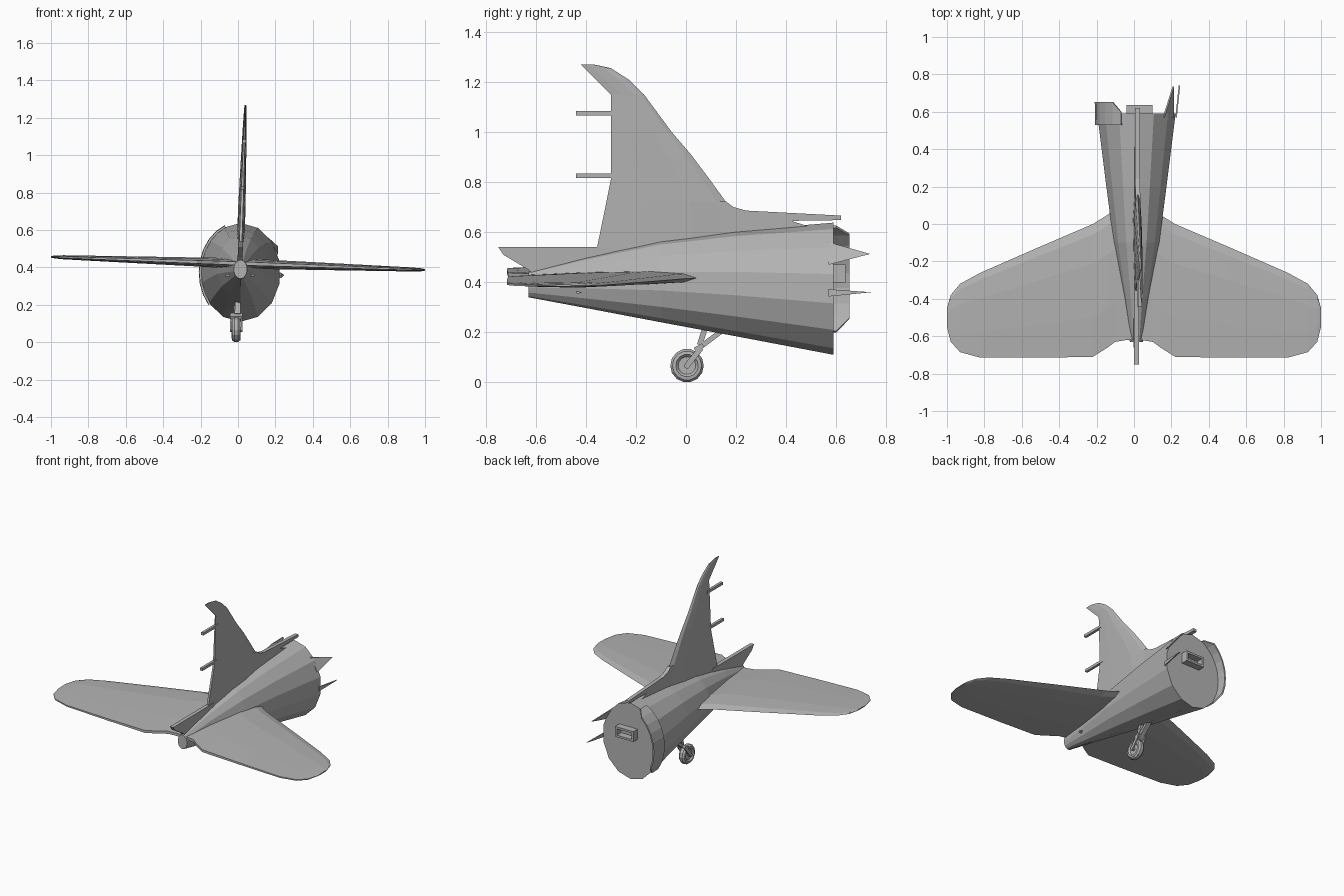
import bpy, bmesh
from math import cos, sin, radians, pi
from mathutils import Vector

if "Cube" in bpy.data.objects:
    bpy.data.objects.remove(bpy.data.objects["Cube"], do_unlink=True)

grey = bpy.data.materials.new("bare metal grey")
grey.use_nodes = True
grey.diffuse_color = (0.45, 0.45, 0.45, 1)
grey.node_tree.nodes["Principled BSDF"].inputs["Base Color"].default_value = grey.diffuse_color

LEAN = 0.035   # the whole tail is rolled slightly to its left


def finish(name, bm):
    bmesh.ops.recalc_face_normals(bm, faces=bm.faces)
    mesh = bpy.data.meshes.new(name)
    bm.to_mesh(mesh)
    bm.free()
    mesh.materials.append(grey)
    obj = bpy.data.objects.new(name, mesh)
    bpy.context.collection.objects.link(obj)
    return obj


def loft(name, rings, closed=False):
    """Skin a list of equal-length point rings; cap the ends unless closed."""
    bm = bmesh.new()
    rows = [[bm.verts.new(p) for p in ring] for ring in rings]
    n = len(rows[0])
    pairs = list(zip(rows, rows[1:]))
    if closed:
        pairs.append((rows[-1], rows[0]))
    else:
        bm.faces.new(rows[0])
        bm.faces.new(rows[-1])
    for a, b in pairs:
        for i in range(n):
            j = (i + 1) % n
            bm.faces.new((a[i], a[j], b[j], b[i]))
    return finish(name, bm)


def bar(name, start, end, width, depth):
    """Rectangular bar between two points."""
    a, b = Vector(start), Vector(end)
    along = (b - a).normalized()
    side = Vector((1, 0, 0))
    up = along.cross(side).normalized()
    side = up.cross(along)
    corners = [(-1, -1), (1, -1), (1, 1), (-1, 1)]
    return loft(name, [[p + side * u * width / 2 + up * v * depth / 2
                        for u, v in corners] for p in (a, b)])


def side_plate(name, outline, thick):
    """Upright plate from a (y, z) outline, following the lean."""
    return loft(name, [[(0.01 + LEAN * (z - 0.42) + s * thick / 2, y, z)
                        for y, z in outline] for s in (-1, 1)])


def section(chord):
    """Closed aerofoil section as (chord fraction, thickness factor)."""
    return chord + [(f, -t) for f, t in reversed(chord[1:])]


AEROFOIL = section([(0, 0), (0.08, 0.65), (0.3, 1), (0.7, 0.75), (1, 0.35)])

# Tapering fuselage: y, top, bottom, half width
SIDES = 14
stations = [(-0.63, 0.44, 0.34, 0.036), (-0.4, 0.5, 0.297, 0.07),
            (-0.1, 0.567, 0.24, 0.125), (0.2, 0.605, 0.184, 0.165),
            (0.59, 0.638, 0.11, 0.215)]


def hull_point(y, top, bottom, half, angle, grow=0.0):
    return (0.013 + (half + grow) * cos(angle), y,
            (top + bottom) / 2 + ((top - bottom) / 2 + grow) * sin(angle))


loft("fuselage", [[hull_point(*s, 2 * pi * (i + 0.5) / SIDES) for i in range(SIDES)]
                  for s in stations])

# Tailplane: half span, leading edge y, trailing edge y, half thickness
half_wing = [(0.04, 0.1, -0.62, 0.026), (0.1, 0.08, -0.63, 0.026),
             (0.14, 0.05, -0.66, 0.026), (0.22, 0.0, -0.71, 0.024),
             (0.5, -0.12, -0.715, 0.019), (0.82, -0.26, -0.715, 0.013),
             (0.93, -0.32, -0.685, 0.011), (0.98, -0.38, -0.63, 0.008),
             (1.0, -0.45, -0.55, 0.004)]
span = [(-x, a, b, t) for x, a, b, t in reversed(half_wing)] + half_wing
loft("tailplane", [[(x, lead + (trail - lead) * f, 0.422 - LEAN * x + t * k)
                    for f, k in AEROFOIL] for x, lead, trail, t in span])

# Upright fin with hooked tip: z, leading edge y, trailing edge y, half thickness
fin = [(0.45, 0.2, -0.38, 0.02), (0.54, 0.2, -0.355, 0.02),
       (0.72, 0.16, -0.318, 0.02), (0.81, 0.095, -0.3, 0.018),
       (0.91, 0.02, -0.3, 0.016), (1.0, -0.057, -0.3, 0.014),
       (1.15, -0.168, -0.3, 0.01), (1.21, -0.23, -0.36, 0.008),
       (1.255, -0.3, -0.405, 0.006), (1.27, -0.37, -0.42, 0.004)]
loft("fin", [[(0.01 + LEAN * (z - 0.42) + t * k, lead + (trail - lead) * f, z)
              for f, k in AEROFOIL] for z, lead, trail, t in fin])

# Dorsal fillet running back along the spine, and the torn keel of the fin
side_plate("dorsal_fillet", [(0.05, 0.73), (0.16, 0.722), (0.19, 0.7), (0.24, 0.686),
                             (0.62, 0.666), (0.62, 0.648), (0.42, 0.645),
                             (0.5, 0.62), (0.05, 0.57)], 0.026)
side_plate("fin_keel", [(-0.75, 0.54), (-0.3, 0.541), (-0.3, 0.45), (-0.6, 0.42),
                        (-0.63, 0.45), (-0.73, 0.51)], 0.026)

# Rudder hinge arms
for i, z in enumerate((0.825, 1.075)):
    x = 0.01 + LEAN * (z - 0.42)
    bar(f"hinge_arm_{i + 1}", (x, -0.44, z), (x, -0.27, z), 0.018, 0.018)

# Torn skin band on the right of the open end
band = []
for i in range(9):
    a = radians(112 + i * 13.5)
    back = 0.6 if i in (0, 8) else 0.652
    top, bottom, half = stations[-1][1:]
    band.append([hull_point(y, top, bottom, half, a, g)
                 for y, g in ((0.53, -0.006), (0.53, 0.006), (back, 0.008), (back, -0.002))])
loft("torn_skin_band", band)

# Torn skin spikes on the left of the open end
for name, tri in (("upper_spike", [(0.158, 0.57, 0.56), (0.21, 0.57, 0.47), (0.21, 0.735, 0.513)]),
                  ("lower_spike", [(0.225, 0.57, 0.372), (0.225, 0.57, 0.343),
                                   (0.243, 0.74, 0.36)])):
    loft(name, [[(x + d, y, z) for x, y, z in tri] for d in (-0.004, 0.004)])

# Open rectangular socket on the rear bulkhead
frame = []
for sx, sz in ((-1, -1), (1, -1), (1, 1), (-1, 1)):
    frame.append([(0.03 + sx * (0.07 - inset), y, 0.435 + sz * (0.036 - inset))
                  for inset, y in ((0, 0.58), (0, 0.637), (0.014, 0.637), (0.014, 0.58))])
loft("bulkhead_socket", frame, closed=True)

# Elevator horns under the tailplane
for s, name in ((-1, "right_horn"), (1, "left_horn")):
    tri = [(-0.44, 0.365), (-0.415, 0.36), (-0.435, 0.352)]
    loft(name, [[(0.01 + s * x, y, z) for y, z in tri] for x in (0.05, 0.078)])


# Tail wheel with rounded tread, hub and fork
def disc_stack(name, profile, sides):
    loft(name, [[(-0.01 + x, 0.004 + r * cos(2 * pi * i / sides), 0.067 + r * sin(2 * pi * i / sides))
                 for i in range(sides)] for x, r in profile])


disc_stack("tail_wheel", [(-0.014, 0.035), (-0.024, 0.045), (-0.022, 0.058), (-0.01, 0.067),
                          (0.01, 0.067), (0.022, 0.058), (0.024, 0.045), (0.014, 0.035)], 14)
disc_stack("wheel_hub", [(-0.034, 0.012), (0.034, 0.012)], 8)
for s, name in ((-1, "right_fork_arm"), (1, "left_fork_arm")):
    bar(name, (-0.01 + s * 0.029, 0.0, 0.062), (-0.01 + s * 0.029, 0.06, 0.137), 0.008, 0.022)
bar("fork_bridge", (-0.01, 0.035, 0.13), (-0.01, 0.068, 0.148), 0.066, 0.018)
bar("wheel_strut", (-0.01, 0.05, 0.136), (0.0, 0.16, 0.218), 0.032, 0.02)
bar("wheel_damper", (-0.003, 0.055, 0.15), (0.0, 0.08, 0.23), 0.03, 0.022)
